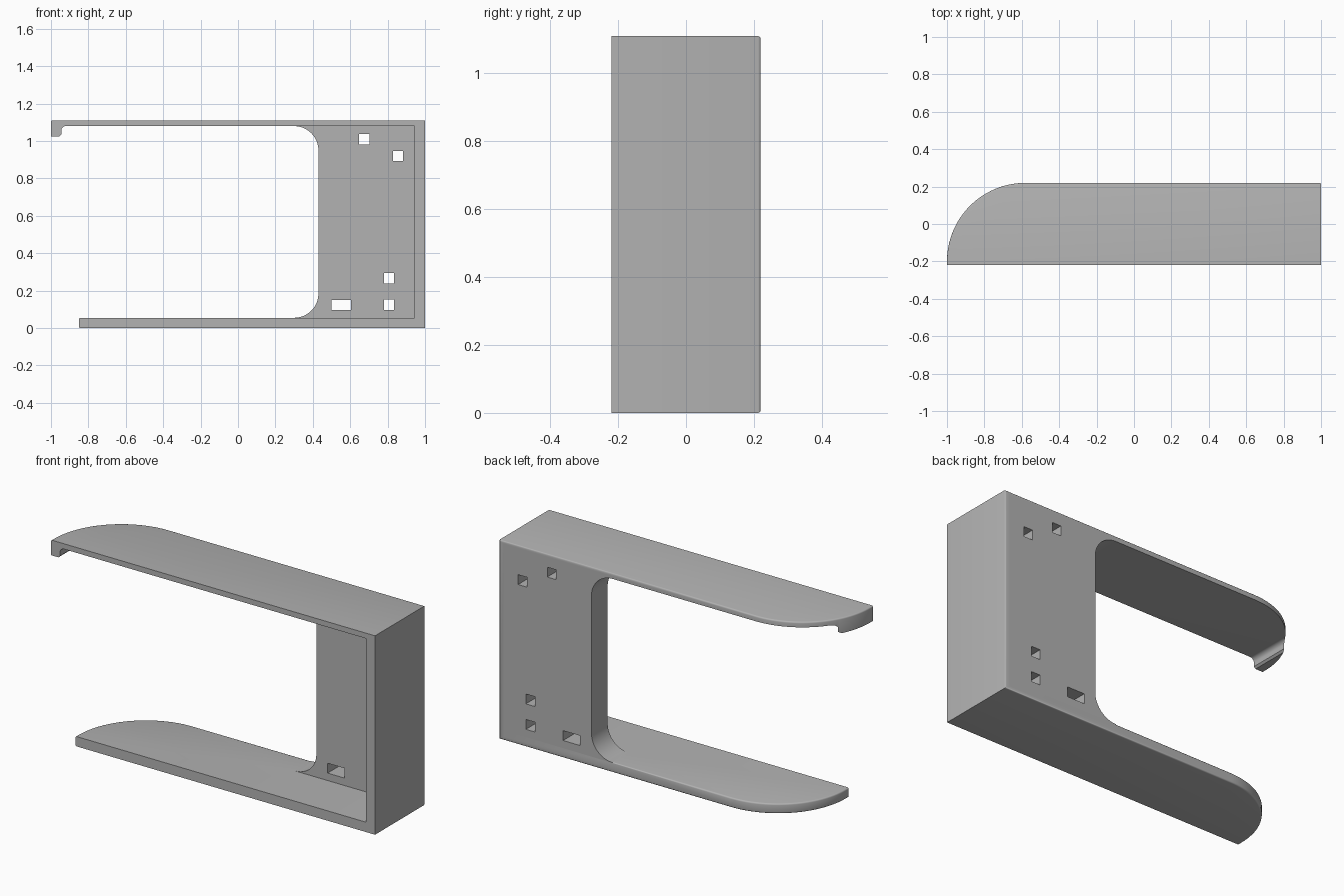
import bpy, bmesh, math

cube = bpy.data.objects.get("Cube")
if cube:
    bpy.data.objects.remove(cube, do_unlink=True)

grey = bpy.data.materials.new("plain_grey")
grey.use_nodes = True
colour = (0.45, 0.45, 0.45, 1)
grey.diffuse_color = colour
grey.node_tree.nodes["Principled BSDF"].inputs["Base Color"].default_value = colour

FRONT, BACK, TOP = -0.22, 0.22, 1.11
FLOOR, CEIL = 0.055, 1.08


def arc(cx, cy, r, start, end, steps):
    """Points on a circle arc, angles in degrees."""
    return [(cx + r * math.cos(math.radians(start + (end - start) * i / steps)),
             cy + r * math.sin(math.radians(start + (end - start) * i / steps)))
            for i in range(steps + 1)]


def prism(name, points, low, high, axis):
    """Extrude a 2D outline along y (outline in xz) or z (outline in xy)."""
    bm = bmesh.new()
    place = (lambda a, b, d: (a, d, b)) if axis == "y" else (lambda a, b, d: (a, b, d))
    base = bm.faces.new([bm.verts.new(place(a, b, low)) for a, b in points])
    out = bmesh.ops.extrude_face_region(bm, geom=[base])
    move = place(0, 0, high - low)
    bmesh.ops.translate(bm, vec=move, verts=[v for v in out["geom"] if isinstance(v, bmesh.types.BMVert)])
    bmesh.ops.recalc_face_normals(bm, faces=bm.faces)
    mesh = bpy.data.meshes.new(name)
    bm.to_mesh(mesh)
    bm.free()
    mesh.materials.append(grey)
    obj = bpy.data.objects.new(name, mesh)
    bpy.context.collection.objects.link(obj)
    return obj


def combine(target, other, operation):
    """Apply a boolean and remove the helper."""
    bpy.context.view_layer.objects.active = target
    mod = target.modifiers.new("combine", "BOOLEAN")
    mod.operation, mod.solver, mod.object = operation, "EXACT", other
    bpy.ops.object.modifier_apply(modifier=mod.name)
    bpy.data.objects.remove(other, do_unlink=True)


# C-shaped shell: lower arm, side wall, upper arm with hooked tip
profile = [(-0.85, 0), (1, 0), (1, TOP), (-1, TOP), (-1, 1.025), (-0.955, 1.025), (-0.945, 1.035)]
profile += arc(-0.92, 1.055, 0.025, 180, 90, 6)
profile += [(0.945, CEIL), (0.945, FLOOR), (-0.85, FLOOR)]
bracket = prism("bracket_frame", profile, FRONT, BACK, "y")

# Round the back corner of each arm tip
R = 0.42
for tip, low, high in ((-0.85, -0.1, 0.5), (-1.0, 0.5, 1.2)):
    corner = arc(tip + R, BACK - R, R, 180, 90, 28)
    corner += [(tip + R, 0.4), (tip - 0.1, 0.4), (tip - 0.1, BACK - R)]
    combine(bracket, prism("tip_cutter", corner, low, high, "z"), "DIFFERENCE")

# Soften the outer rims of the arms and the rear upright edge
bm = bmesh.new()
bm.from_mesh(bracket.data)
rims = []
for e in bm.edges:
    if len(e.link_faces) != 2 or e.calc_face_angle() < 0.5:
        continue
    m = (e.verts[0].co + e.verts[1].co) / 2
    flat = abs(e.verts[0].co.z - e.verts[1].co.z) < 0.001
    on_rim = flat and m.x < 0.9 and m.y > FRONT + 0.005 and min(abs(m.z - z) for z in (0, FLOOR, TOP)) < 0.001
    upright = not flat and m.x > 0.99 and m.y > BACK - 0.01
    if on_rim or upright:
        rims.append(e)
bmesh.ops.bevel(bm, geom=rims, offset=0.008, segments=3, profile=0.5, affect="EDGES", clamp_overlap=True)
bm.to_mesh(bracket.data)
bm.free()

# Thick back plate with coved ends that flow into the arms
EDGE, COVE = 0.43, 0.13
plate = [(0.97, 0.02), (EDGE - COVE, 0.02)]
plate += arc(EDGE - COVE, FLOOR + COVE, COVE, -90, 0, 12)
plate += arc(EDGE - COVE, CEIL - COVE, COVE, 0, 90, 12)
plate += [(EDGE - COVE, 1.095), (0.97, 1.095)]
combine(bracket, prism("back_plate", plate, 0.077, BACK, "y"), "UNION")

# Rectangular through holes: centre x, centre z, width
for x, z, w in ((0.675, 1.01, 0.055), (0.855, 0.92, 0.055), (0.807, 0.267, 0.055),
                (0.807, 0.125, 0.055), (0.552, 0.124, 0.105)):
    h = 0.0275
    hole = [(x - w / 2, z - h), (x + w / 2, z - h), (x + w / 2, z + h), (x - w / 2, z + h)]
    combine(bracket, prism("hole_cutter", hole, 0, 0.4, "y"), "DIFFERENCE")

# Smooth curves, keep the edges crisp
bpy.ops.object.select_all(action="DESELECT")
bracket.select_set(True)
bpy.context.view_layer.objects.active = bracket
bpy.ops.object.shade_smooth_by_angle(angle=math.radians(32))
